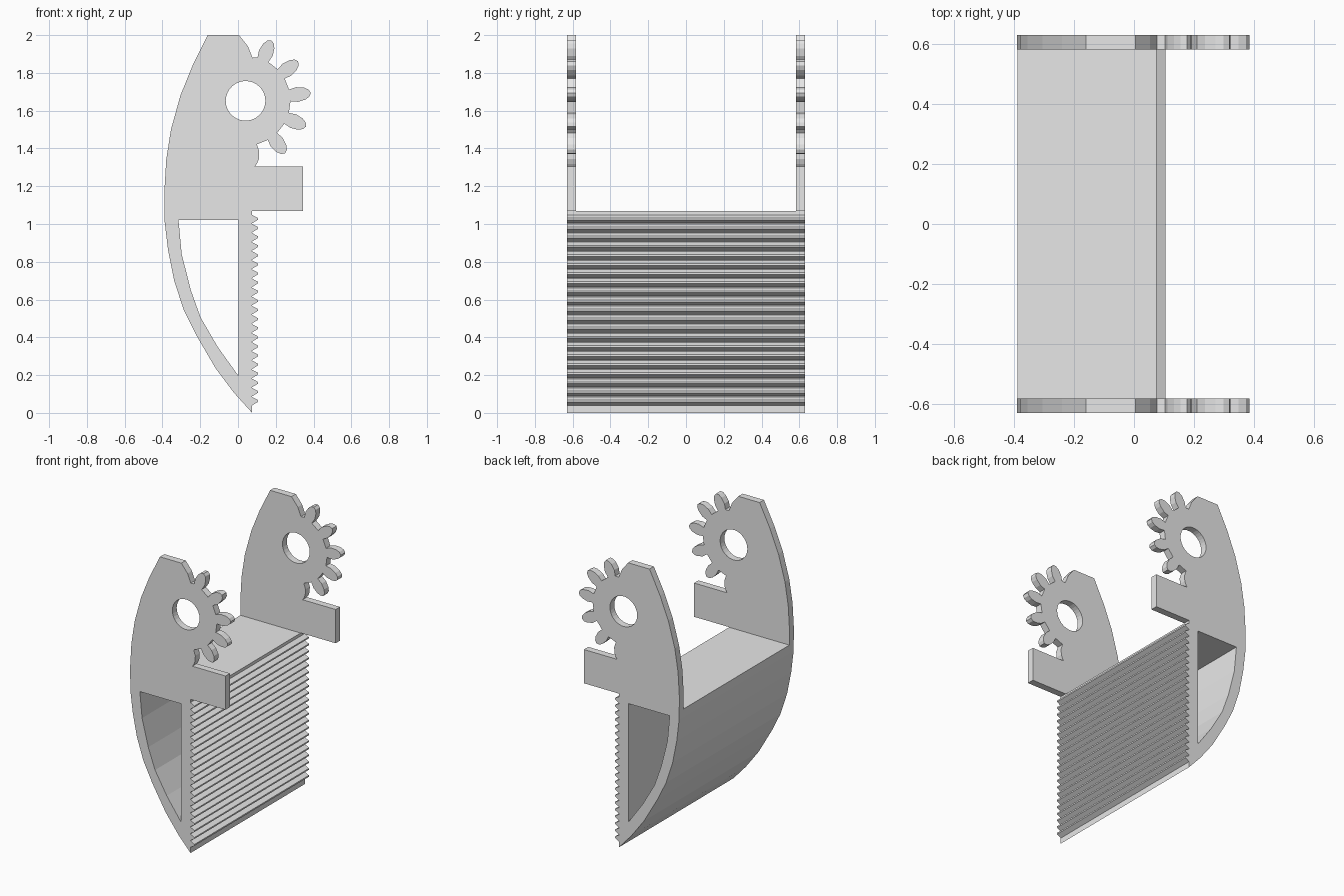
import bpy, bmesh
from math import sin, cos, radians
from mathutils import Vector

cube = bpy.data.objects.get("Cube")
if cube:
    bpy.data.objects.remove(cube, do_unlink=True)

HALF_WIDTH, INNER = 0.63, 0.582
FLOOR, ROOT_X, TIP_X = 1.069, 0.075, 0.105
HUB = Vector((0.04, 1.652))

grey = bpy.data.materials.new("light_grey")
grey.use_nodes = True
grey.diffuse_color = (0.8, 0.8, 0.8, 1)
grey.node_tree.nodes["Principled BSDF"].inputs["Base Color"].default_value = (0.8, 0.8, 0.8, 1)


def prism(name, outline, half):
    """Extrude an x-z outline along y, from -half to +half."""
    bm = bmesh.new()
    face = bm.faces.new([bm.verts.new((x, -half, z)) for x, z in outline])
    new = bmesh.ops.extrude_face_region(bm, geom=[face])["geom"]
    bmesh.ops.translate(bm, vec=(0, 2 * half, 0),
                        verts=[g for g in new if isinstance(g, bmesh.types.BMVert)])
    bmesh.ops.recalc_face_normals(bm, faces=bm.faces)
    mesh = bpy.data.meshes.new(name)
    bm.to_mesh(mesh)
    bm.free()
    mesh.materials.append(grey)
    obj = bpy.data.objects.new(name, mesh)
    bpy.context.collection.objects.link(obj)
    return obj


def cut(target, cutter):
    cutter.hide_render = True
    mod = target.modifiers.new("cut", "BOOLEAN")
    mod.operation, mod.solver, mod.object = "DIFFERENCE", "EXACT", cutter
    bpy.context.view_layer.objects.active = target
    bpy.ops.object.modifier_apply(modifier=mod.name)
    bpy.data.objects.remove(cutter, do_unlink=True)


def polar(angle, r, s):
    """Point at distance r from the hub along angle, shifted sideways by s."""
    a = radians(angle)
    return HUB + r * Vector((cos(a), sin(a))) + s * Vector((-sin(a), cos(a)))


# Serrated gripping face, from the bottom tip upwards
outline = [(ROOT_X, 0)]
for k in range(21):
    z = 0.05 + k * 0.0482
    outline += [(ROOT_X, z - 0.010), (TIP_X, z + 0.008),
                (TIP_X, z + 0.018), (ROOT_X, z + 0.034)]

# Stop arm
outline += [(ROOT_X, 1.07), (0.345, 1.07), (0.345, 1.305), (0.09, 1.305)]

# Gear sector: half a tooth, five whole teeth, then the clipped top tooth
flank = [(0.236, 0.031), (0.275, 0.039), (0.315, 0.032), (0.338, 0.019)]
outline += [polar(-83, r, s) for r, s in reversed(flank)]
for k in range(-2, 3):
    angle = 7 + 30 * k
    outline += [polar(angle, r, -s) for r, s in flank]
    outline += [polar(angle, 0.348, 0)]
    outline += [polar(angle, r, s) for r, s in reversed(flank)]
outline += [(0.077, 1.88), (0.053, 1.94), (0.005, 2.0)]

# Curved back, from the top down to the tip
outline += [(-0.16, 2.0), (-0.24, 1.84), (-0.305, 1.68), (-0.355, 1.5), (-0.38, 1.34),
            (-0.39, 1.17), (-0.388, 1.01), (-0.37, 0.86), (-0.338, 0.70),
            (-0.288, 0.547), (-0.22, 0.41), (-0.118, 0.235), (-0.02, 0.105)]
jaw = prism("gripper_jaw", outline, HALF_WIDTH)

# Space between the two side plates
cut(jaw, prism("gap_cutter", [(-0.6, FLOOR), (0.6, FLOOR), (0.6, 2.2), (-0.6, 2.2)], INNER))

# Hollow through the lower body
window = [(0.003, 1.02), (-0.315, 1.02), (-0.298, 0.84), (-0.25, 0.65),
          (-0.198, 0.505), (-0.108, 0.35), (0.003, 0.195)]
cut(jaw, prism("window_cutter", window, 0.8))

# Pivot hole through both side plates
cut(jaw, prism("pivot_cutter", [polar(i * 12, 0.105, 0) for i in range(30)], 0.8))
